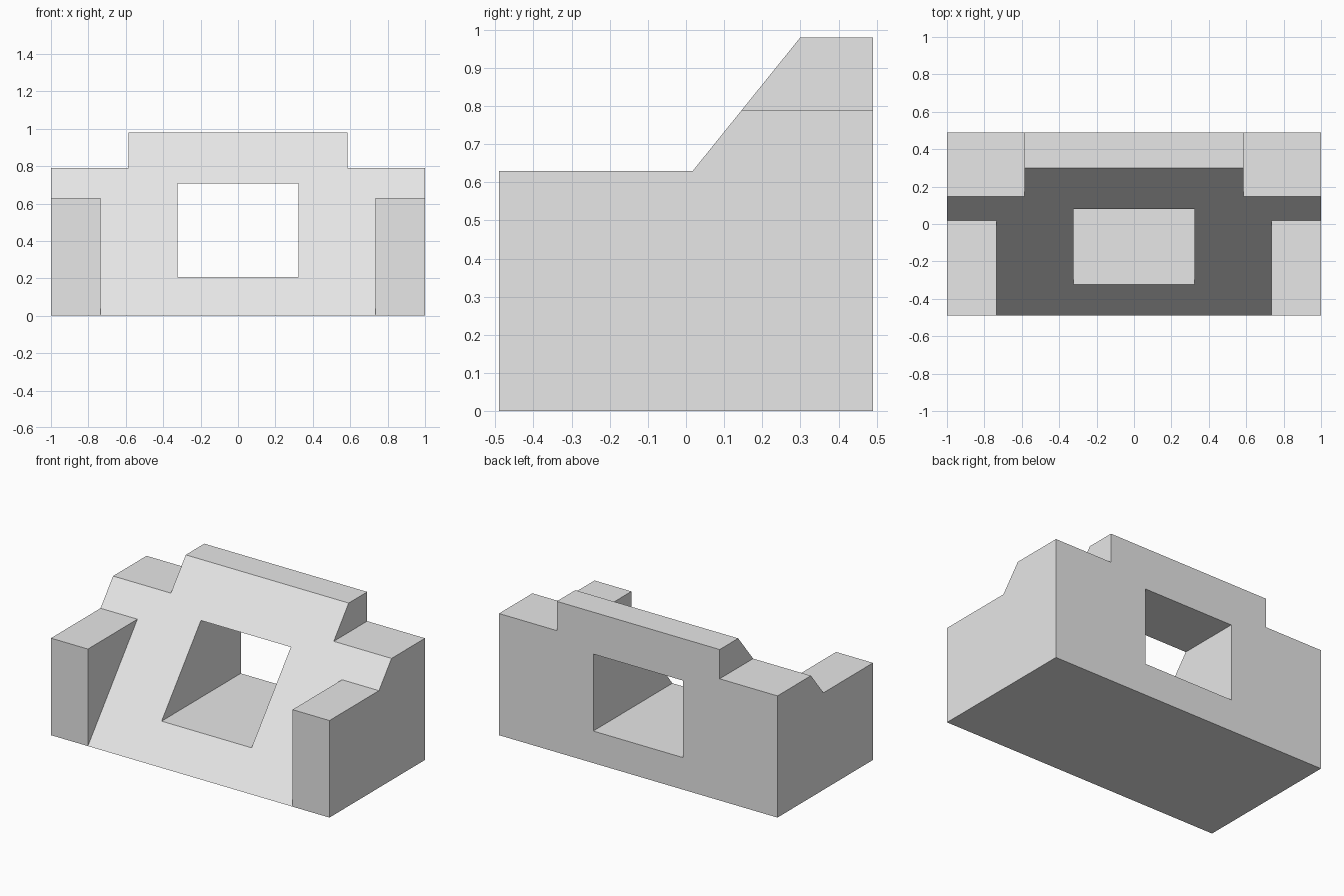
import bpy, bmesh, math

cube = bpy.data.objects.get("Cube")
if cube:
    bpy.data.objects.remove(cube, do_unlink=True)

DEPTH = 0.49      # half depth
TOP = 0.98        # crest height
CHEEK = 0.63      # side cheek height
SHOULDER = 0.79   # lowered corner height

grey = bpy.data.materials.new("light_grey")
grey.use_nodes = True
grey.diffuse_color = (0.8, 0.8, 0.8, 1)
grey.node_tree.nodes["Principled BSDF"].inputs["Base Color"].default_value = (0.8, 0.8, 0.8, 1)


def slope_y(z):
    """Depth position of the sloping face at a height."""
    return -DEPTH + z * (0.3 + DEPTH) / TOP


def prism(name, profile, x0, x1):
    """Extrude a (y, z) profile along x."""
    bm = bmesh.new()
    face = bm.faces.new([bm.verts.new((x0, y, z)) for y, z in profile])
    ext = bmesh.ops.extrude_face_region(bm, geom=[face])
    verts = [v for v in ext["geom"] if isinstance(v, bmesh.types.BMVert)]
    bmesh.ops.translate(bm, verts=verts, vec=(x1 - x0, 0, 0))
    bmesh.ops.recalc_face_normals(bm, faces=bm.faces)
    mesh = bpy.data.meshes.new(name)
    bm.to_mesh(mesh)
    bm.free()
    obj = bpy.data.objects.new(name, mesh)
    bpy.context.collection.objects.link(obj)
    mesh.materials.append(grey)
    return obj


def box_profile(y0, y1, z0, z1):
    return [(y0, z0), (y1, z0), (y1, z1), (y0, z1)]


# Solid block with the side silhouette
block = prism("sloped_block", [
    (-DEPTH, 0), (DEPTH, 0), (DEPTH, TOP), (slope_y(TOP), TOP),
    (slope_y(CHEEK), CHEEK), (-DEPTH, CHEEK)], -1, 1)

# Cutters: slope between the cheeks, window tunnel, lowered corners
cutters = [
    prism("slope_cutter", [
        (slope_y(-0.1), -0.1), (slope_y(1.2), 1.2), (-0.8, 1.2), (-0.8, -0.1)],
        -0.735, 0.735),
    prism("window_cutter", box_profile(-0.8, 0.8, 0.208, 0.708), -0.323, 0.323),
]
for side, x0, x1 in (("left", 0.585, 1.2), ("right", -1.2, -0.585)):
    cutters.append(prism(side + "_shoulder_cutter",
                         box_profile(-0.8, 0.8, SHOULDER, 1.2), x0, x1))

bpy.context.view_layer.objects.active = block
for cutter in cutters:
    cutter.hide_render = True
    mod = block.modifiers.new(cutter.name, "BOOLEAN")
    mod.operation = "DIFFERENCE"
    mod.solver = "EXACT"
    mod.object = cutter
    bpy.ops.object.modifier_apply(modifier=mod.name)
for cutter in cutters:
    bpy.data.objects.remove(cutter, do_unlink=True)

# Merge coplanar faces left by the cuts
bm = bmesh.new()
bm.from_mesh(block.data)
bmesh.ops.remove_doubles(bm, verts=bm.verts, dist=0.0005)
bmesh.ops.dissolve_limit(bm, angle_limit=math.radians(1), verts=bm.verts, edges=bm.edges)
bm.to_mesh(block.data)
bm.free()
